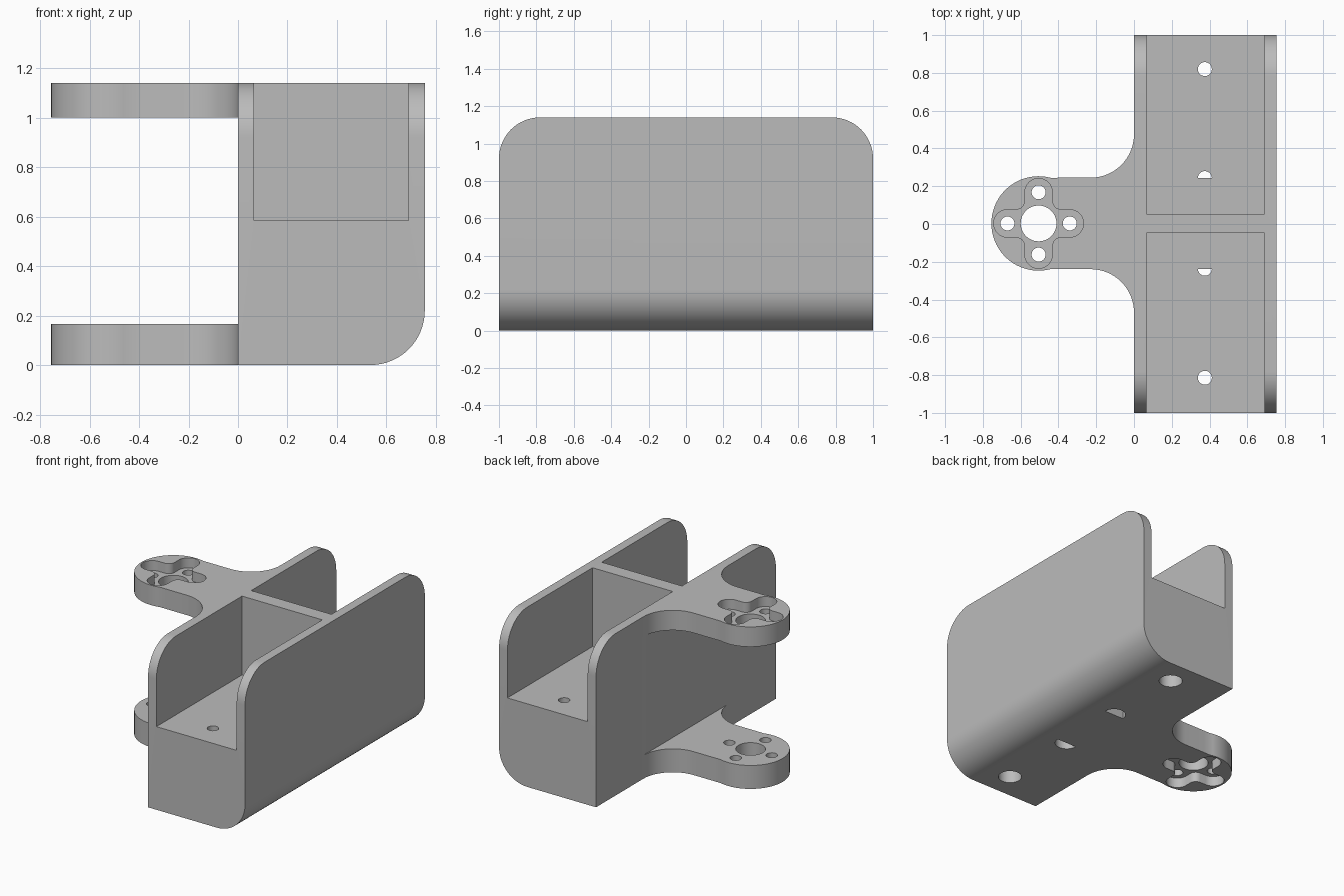
import bpy, bmesh, math
from mathutils import Vector

if "Cube" in bpy.data.objects:
    bpy.data.objects.remove(bpy.data.objects["Cube"])

CY = 0.003            # centre line of the arms and holes
TOP = 1.14            # total height
WIDE = 0.755          # body width and arm reach
HORN = (-0.505, CY)   # pivot centre of the arms

grey = bpy.data.materials.new("light grey plastic")
grey.diffuse_color = (0.5, 0.5, 0.5, 1)
grey.use_nodes = True
grey.node_tree.nodes["Principled BSDF"].inputs["Base Color"].default_value = grey.diffuse_color


def arc(cx, cy, r, a0, a1, n=16):
    return [(cx + r * math.cos(math.radians(a0 + (a1 - a0) * i / n)),
             cy + r * math.sin(math.radians(a0 + (a1 - a0) * i / n))) for i in range(n + 1)]


def circle(cx, cy, r, n=32):
    return arc(cx, cy, r, 0, 360, n)[:-1]


def rect(x0, y0, x1, y1):
    return [(x0, y0), (x1, y0), (x1, y1), (x0, y1)]


def prism(name, pts, lo, hi, axis="z"):
    """Extrude a flat outline from lo to hi along an axis."""
    place = {"x": lambda a, b, h: (h, a, b),
             "y": lambda a, b, h: (a, h, b),
             "z": lambda a, b, h: (a, b, h)}[axis]
    bm = bmesh.new()
    face = bm.faces.new([bm.verts.new(place(a, b, lo)) for a, b in pts])
    out = bmesh.ops.extrude_face_region(bm, geom=[face])
    moved = [v for v in out["geom"] if isinstance(v, bmesh.types.BMVert)]
    bmesh.ops.translate(bm, verts=moved, vec=Vector(place(0, 0, hi - lo)))
    bmesh.ops.recalc_face_normals(bm, faces=bm.faces)
    mesh = bpy.data.meshes.new(name)
    bm.to_mesh(mesh)
    bm.free()
    mesh.materials.append(grey)
    obj = bpy.data.objects.new(name, mesh)
    bpy.context.collection.objects.link(obj)
    return obj


def combine(obj, tool, op="DIFFERENCE"):
    """Apply a boolean and drop the tool."""
    mod = obj.modifiers.new("cut", "BOOLEAN")
    mod.operation, mod.solver, mod.object = op, "EXACT", tool
    tool.hide_render = True
    bpy.context.view_layer.objects.active = obj
    bpy.ops.object.modifier_apply(modifier=mod.name)
    bpy.data.objects.remove(tool)


# Body: block with one rounded lower edge, crossed with rounded upper ends
R = 0.22
body = prism("bracket", [(0, 0)] + arc(WIDE - R, R, R, -90, 0) + [(WIDE, 1.3), (0, 1.3)],
             -1.2, 1.2, "y")
side = ([(-1, -0.1), (1, -0.1)] + arc(1 - R, TOP - R, R, 0, 90)
        + arc(R - 1, TOP - R, R, 90, 180))
combine(body, prism("side_profile", side, -0.2, 1.0, "x"), "INTERSECT")

# Arms: round end, straight neck, flared root running into the wall
upper = (arc(-0.23, 0.472, 0.23, 0, -90)
         + [(-0.39, 0.242)] + arc(HORN[0], 0, 0.25, 75, 180, 20))
lower = [(x, -y) for x, y in reversed(upper[:-1])]
outline = [(x, y + CY) for x, y in [(0.03, 0.472)] + upper + lower + [(0.03, -0.472)]]
for name, z0, z1 in (("lower_arm", 0, 0.165), ("upper_arm", 1.0, TOP)):
    combine(body, prism(name, outline, z0, z1), "UNION")

# Two open-ended pockets, leaving a thin divider
combine(body, prism("back_pocket", rect(0.065, CY + 0.051, 0.69, 1.2), 0.585, 1.4))
combine(body, prism("front_pocket", rect(0.065, -1.2, 0.69, CY - 0.051), 0.585, 1.4))

# Floor screw holes, widened from below: full at the ends, half near the middle
for s in (1, -1):
    for r, z1 in ((0.037, 0.8), (0.076, 0.42)):
        combine(body, prism("screw_hole", circle(0.375, CY + s * 0.817, r), -0.1, z1))
        half = arc(0.375, CY + s * 0.24, r, 0, s * 180)
        combine(body, prism("half_hole", half, -0.1, z1))

# Cross-shaped recesses on the outer faces of both arms
W, F, D = 0.073, 0.045, 0.165
lobe = arc(D, 0, W, -90, 90) + arc(W + F, W + F, F, 270, 180, 8)
cross = []
for k in range(4):
    c, s = round(math.cos(k * math.pi / 2)), round(math.sin(k * math.pi / 2))
    cross += [(HORN[0] + c * x - s * y, HORN[1] + s * x + c * y) for x, y in lobe]
combine(body, prism("upper_recess", cross, TOP - 0.07, 1.3))
combine(body, prism("lower_recess", cross, -0.1, 0.07))

# Pivot hole and four small holes through both arms
holes = [(0, 0, 0.095)] + [(dx, dy, 0.037) for dx, dy in ((D, 0), (-D, 0), (0, D), (0, -D))]
for dx, dy, r in holes:
    combine(body, prism("arm_hole", circle(HORN[0] + dx, HORN[1] + dy, r), -0.2, 1.4))

# Smooth the curved walls, keep edges sharp
bpy.ops.object.select_all(action="DESELECT")
body.select_set(True)
bpy.context.view_layer.objects.active = body
bpy.ops.object.shade_smooth_by_angle(angle=math.radians(30))
